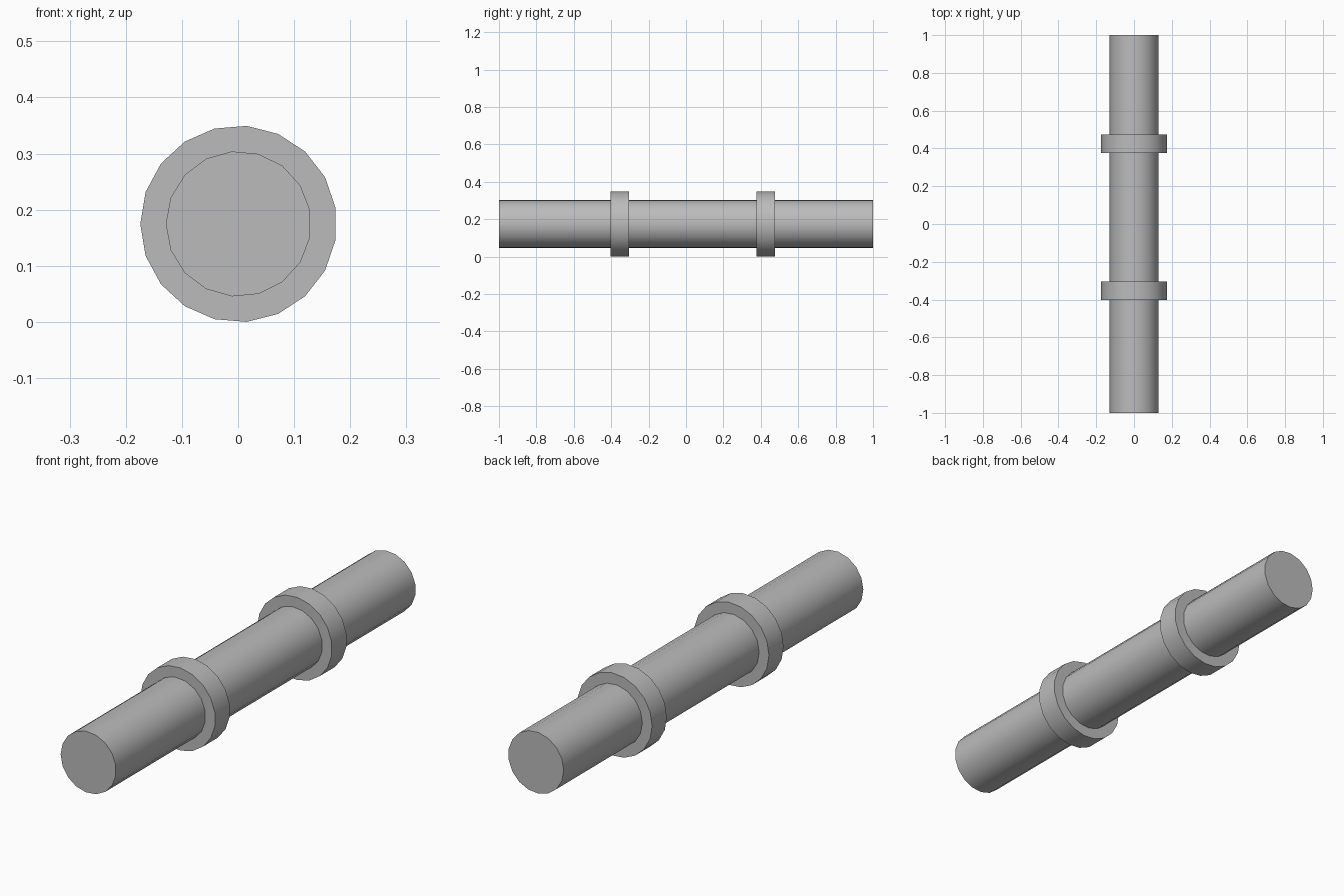
import bpy
import math
from mathutils import Matrix

cube = bpy.data.objects.get("Cube")
if cube:
    bpy.data.objects.remove(cube, do_unlink=True)

CENTRE_X, CENTRE_Z = 0.001, 0.1747

grey = bpy.data.materials.new("plain_grey")
grey.use_nodes = True
colour = (0.5, 0.5, 0.5, 1)
grey.diffuse_color = colour
grey.node_tree.nodes["Principled BSDF"].inputs["Base Color"].default_value = colour


def rod(name, sides, radius, y_start, y_end):
    """Capped cylinder along y, with one corner pointing to -x."""
    bpy.ops.mesh.primitive_cylinder_add(
        vertices=sides, radius=radius, depth=y_end - y_start)
    obj = bpy.context.object
    obj.name = name
    # Turn the first corner (+y) to -x, then lay the axis along y
    turn = Matrix.Rotation(math.pi / 2, 4, 'X') @ Matrix.Rotation(math.pi / 2, 4, 'Z')
    obj.data.transform(turn)
    obj.location = (CENTRE_X, (y_start + y_end) / 2, CENTRE_Z)
    obj.data.materials.append(grey)
    bpy.ops.object.shade_smooth_by_angle(angle=math.radians(30))
    return obj


# Long shaft
rod("shaft", 17, 0.1297, -1, 1)

# Two raised collars
for name, y in (("front_collar", -0.403), ("back_collar", 0.377)):
    rod(name, 19, 0.1752, y, y + 0.098)
